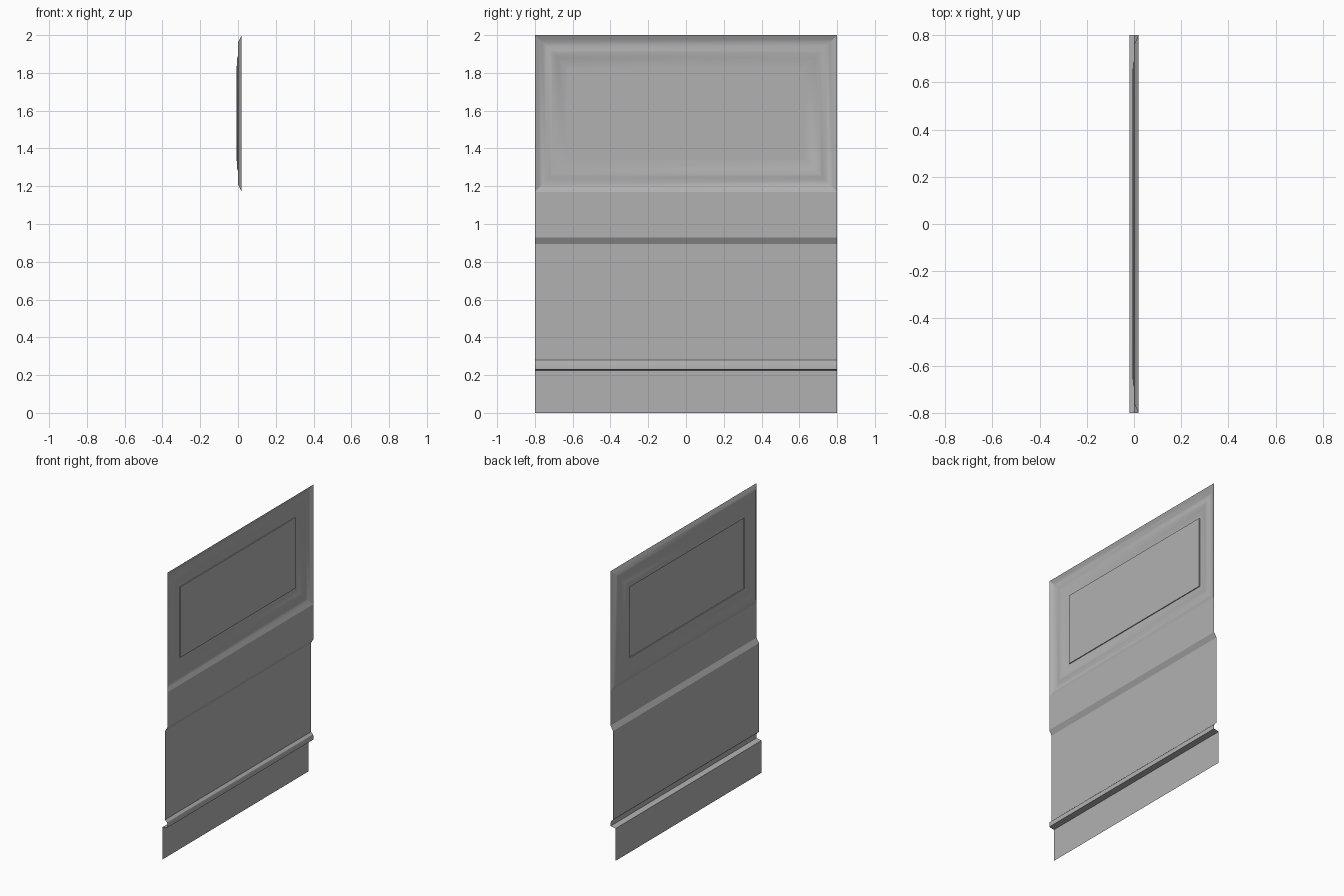
import bpy
from math import radians

if "Cube" in bpy.data.objects:
    bpy.data.objects.remove(bpy.data.objects["Cube"])

W = 0.8  # half width along y

# Mid grey paint
paint = bpy.data.materials.new("grey_paint")
paint.diffuse_color = (0.44, 0.44, 0.44, 1.0)
paint.use_nodes = True
paint.node_tree.nodes["Principled BSDF"].inputs["Base Color"].default_value = paint.diffuse_color


def make(name, verts, faces):
    mesh = bpy.data.meshes.new(name)
    mesh.from_pydata(verts, [], faces)
    mesh.materials.append(paint)
    mesh.update()
    ob = bpy.data.objects.new(name, mesh)
    bpy.context.collection.objects.link(ob)
    bpy.ops.object.select_all(action='DESELECT')
    ob.select_set(True)
    bpy.context.view_layer.objects.active = ob
    bpy.ops.object.shade_smooth_by_angle(angle=radians(28))
    return ob


def sheet(name, profile):
    """Thin sheet: an x/z profile swept across the full width."""
    verts = [(x, y, z) for x, z in profile for y in (-W, W)]
    faces = [(2 * i, 2 * i + 1, 2 * i + 3, 2 * i + 2)
             for i in range(len(profile) - 1)]
    return make(name, verts, faces)


def framed_panel(name, z0, z1, rings):
    """Nested rectangles, each given as inset from the edge and x depth."""
    verts, faces = [], []
    for inset, x in rings:
        a, lo, hi = W - inset, z0 + inset, z1 - inset
        verts += [(x, -a, lo), (x, a, lo), (x, a, hi), (x, -a, hi)]
    for r in range(len(rings) - 1):
        for k in range(4):
            n = (k + 1) % 4
            faces.append((4 * r + k, 4 * r + n, 4 * r + 4 + n, 4 * r + 4 + k))
    last = 4 * (len(rings) - 1)
    faces.append((last, last + 1, last + 2, last + 3))
    return make(name, verts, faces)


# Lower wall: skirting, ledge, rail band, flat field, sloped step, upper field
sheet("lower_wall", [
    (-0.019, 0.0), (-0.019, 0.224), (0.019, 0.231), (0.019, 0.252),
    (0.015, 0.266), (0.0, 0.28), (0.0, 0.895), (0.019, 0.928), (0.019, 1.17)])

# Upper recessed panel: moulded border, groove, then a slightly raised field
framed_panel("upper_panel", 1.17, 2.0, [
    (0.0, 0.019), (0.02, 0.010), (0.04, 0.0), (0.06, 0.0), (0.08, 0.006),
    (0.095, 0.005), (0.12, -0.004), (0.17, -0.007), (0.17, -0.001)])
